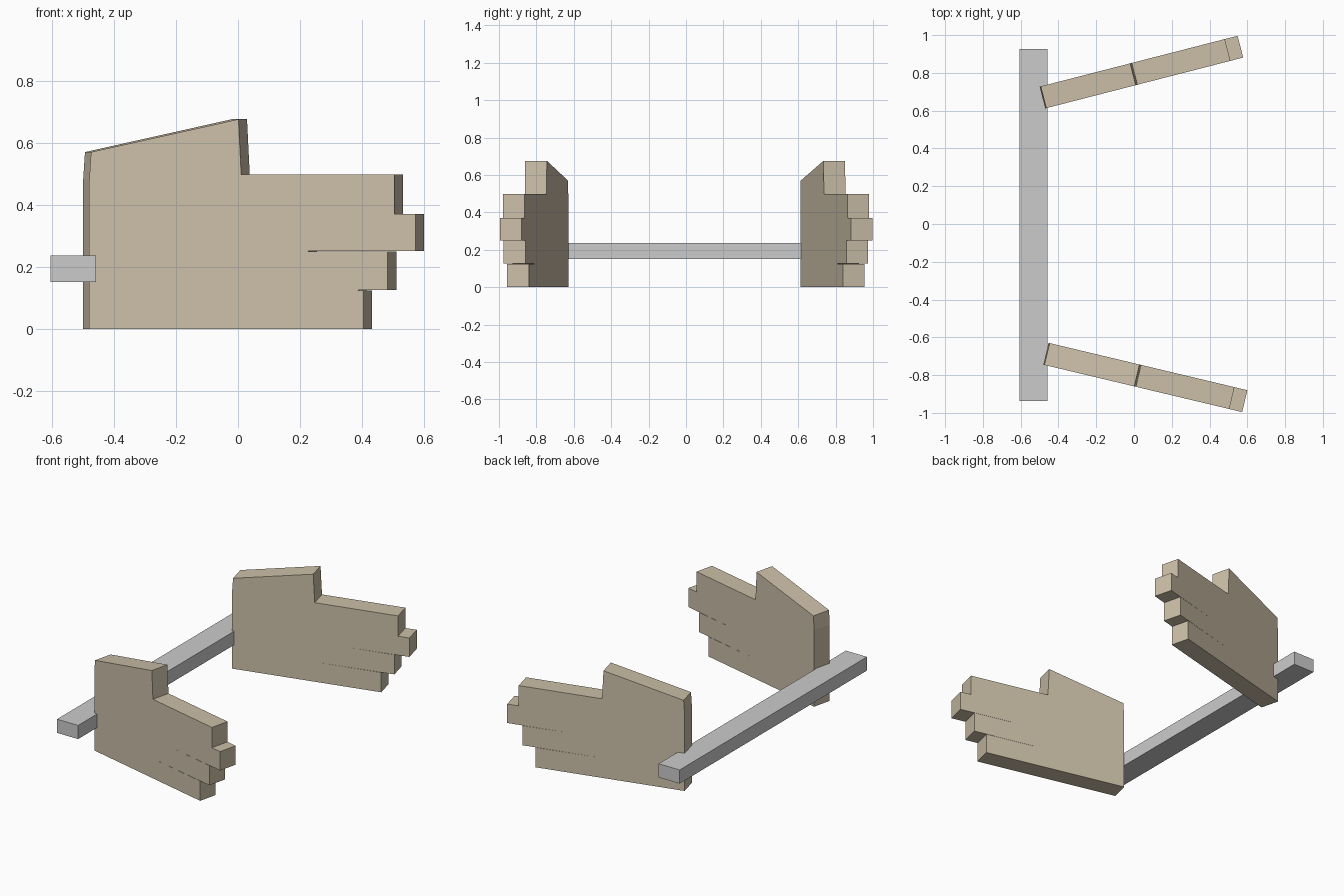
import bpy, bmesh
from math import radians

if "Cube" in bpy.data.objects:
    bpy.data.objects.remove(bpy.data.objects["Cube"])

tan = bpy.data.materials.new("tan")
tan.diffuse_color = (0.60, 0.52, 0.39, 1)
tan.use_nodes = True
tan.node_tree.nodes["Principled BSDF"].inputs["Base Color"].default_value = tan.diffuse_color

# Hand outline: (distance from wrist, height), with hairline slits between fingers
G = 0.0008
OUTLINE = [
    (0, 0), (0.91, 0), (0.91, 0.125 - G),            # little finger
    (0.504, 0.125), (0.99, 0.125 + G), (0.99, 0.25 - G),  # ring finger
    (0.69, 0.25), (1.082, 0.25 + G), (1.082, 0.37),  # middle finger
    (1.012, 0.37), (1.012, 0.498),                   # index finger
    (0.504, 0.498), (0.495, 0.676),                  # thumb
    (0.006, 0.57), (0, 0.48),                        # wrist
]


def make_hand(name, corner, angle, thickness=0.119):
    bm = bmesh.new()
    face = bm.faces.new([bm.verts.new((u, 0, z)) for u, z in OUTLINE])
    ext = bmesh.ops.extrude_face_region(bm, geom=[face])
    verts = [g for g in ext["geom"] if isinstance(g, bmesh.types.BMVert)]
    bmesh.ops.translate(bm, verts=verts, vec=(0, thickness, 0))
    bmesh.ops.recalc_face_normals(bm, faces=bm.faces)
    mesh = bpy.data.meshes.new(name)
    bm.to_mesh(mesh)
    bm.free()
    mesh.materials.append(tan)
    ob = bpy.data.objects.new(name, mesh)
    ob.location = (*corner, 0)
    ob.rotation_euler.z = radians(angle)
    bpy.context.collection.objects.link(ob)


# Two hands spreading apart
make_hand("front_hand", (-0.48, -0.745), -13.4)
make_hand("back_hand", (-0.47, 0.612), 14.4)

# Crossbar joining the wrists
bpy.ops.mesh.primitive_cube_add(size=1, location=(-0.5315, -0.005, 0.194))
bar = bpy.context.object
bar.name = "crossbar"
bar.scale = (0.147, 1.865, 0.086)
